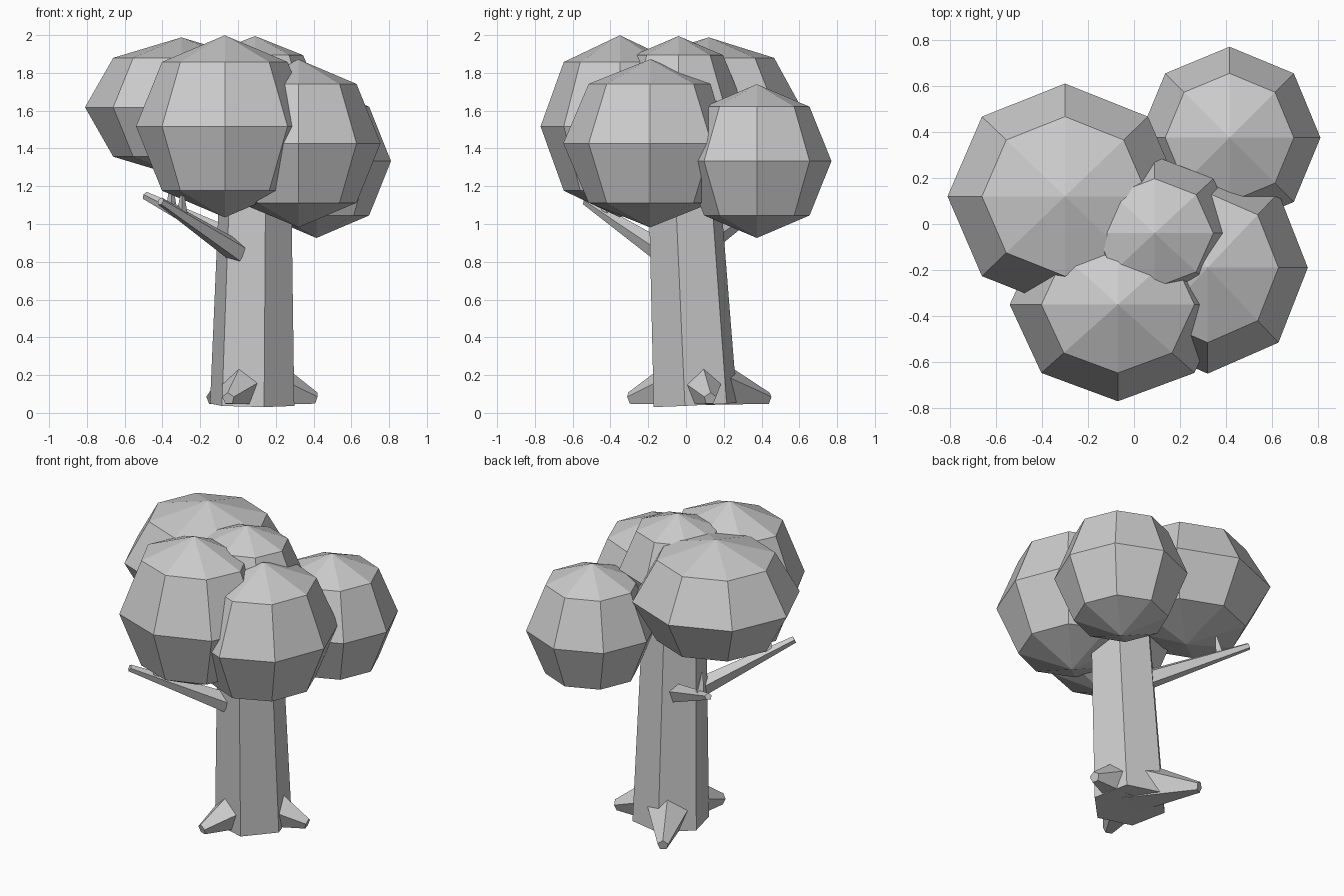
import bpy
from math import radians, cos, sin
from mathutils import Vector

cube = bpy.data.objects.get("Cube")
if cube:
    bpy.data.objects.remove(cube, do_unlink=True)

grey = bpy.data.materials.new("plain_grey")
grey.use_nodes = True
grey.diffuse_color = (0.6, 0.6, 0.6, 1)
grey.node_tree.nodes["Principled BSDF"].inputs["Base Color"].default_value = (0.6, 0.6, 0.6, 1)


def finish(name):
    ob = bpy.context.object
    ob.name = name
    ob.data.materials.append(grey)
    return ob


def foliage(name, centre, radii):
    """Faceted eight-sided crown."""
    bpy.ops.mesh.primitive_uv_sphere_add(segments=8, ring_count=4, radius=1, location=centre)
    finish(name).scale = radii


def limb(name, start, end, r1, r2, sides):
    """Tapered straight limb with a corner kept on its upper side."""
    start, end = Vector(start), Vector(end)
    axis = end - start
    bpy.ops.mesh.primitive_cone_add(vertices=sides, radius1=r1, radius2=r2,
                                    depth=axis.length, location=(start + end) / 2)
    ob = finish(name)
    ob.rotation_euler = axis.to_track_quat('Z', 'Y').to_euler()
    return ob


# Crown
foliage("front_foliage", (-0.07, -0.35, 1.517), (0.47, 0.42, 0.482))
foliage("left_foliage", (-0.30, 0.12, 1.618), (0.51, 0.49, 0.37))
foliage("right_foliage", (0.32, -0.19, 1.427), (0.435, 0.46, 0.445))
foliage("back_foliage", (0.415, 0.375, 1.333), (0.395, 0.395, 0.407))
foliage("middle_foliage", (0.09, -0.04, 1.65), (0.36, 0.335, 0.345))

# Leaning hexagonal trunk
limb("trunk", (0.075, 0.05, 0.043), (0.095, -0.02, 1.4), 0.23, 0.19, 6)

# Roots spread evenly around the foot
foot = Vector((0.075, 0.05, 0))
for name, angle, reach in (("front_root", -110, 0.37), ("right_root", 13, 0.345),
                           ("back_root", 119, 0.44)):
    a = radians(angle)
    out = Vector((cos(a), sin(a), 0))
    limb(name, foot + out * 0.02 + Vector((0, 0, 0.172)),
         foot + out * reach + Vector((0, 0, 0.075)), 0.165, 0.034, 5)

# Branches, each with an upright twig
for name, start, end in (("front_branch", (0.0, -0.12, 0.85), (-0.41, -0.53, 1.12)),
                         ("back_branch", (0.0, 0.10, 0.90), (-0.49, 0.47, 1.15))):
    limb(name, start, end, 0.062, 0.022, 5)
    joint = Vector(start).lerp(Vector(end), 0.72)
    limb(name + "_twig", joint, joint + Vector((0.0, -0.03, 0.14)), 0.03, 0.006, 4)
